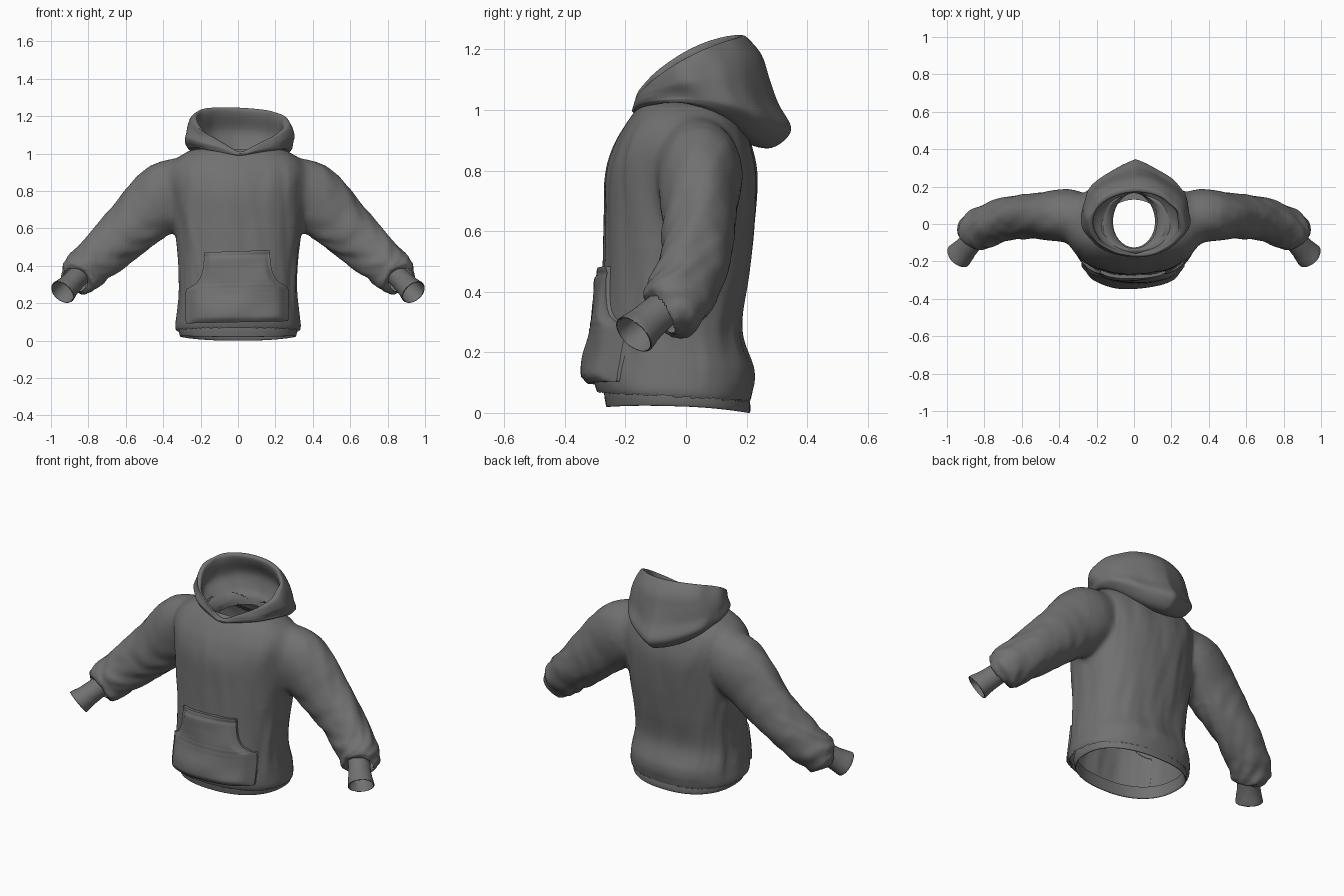
import bpy, bmesh, math
from mathutils import Vector, noise

if "Cube" in bpy.data.objects:
    bpy.data.objects.remove(bpy.data.objects["Cube"])

cloth = bpy.data.materials.new("dark_grey_cloth")
cloth.diffuse_color = (.165, .165, .165, 1)
cloth.use_nodes = True
cloth.node_tree.nodes["Principled BSDF"].inputs["Base Color"].default_value = cloth.diffuse_color


def spline(keys, steps):
    """Catmull-Rom resampling of a list of equal-length tuples."""
    out = []
    for i in range(len(keys) - 1):
        a, b, c, d = (keys[max(0, min(len(keys) - 1, i + k))] for k in (-1, 0, 1, 2))
        for s in range(steps):
            t = s / steps
            out.append(tuple(
                q + 0.5 * t * (r - p + t * (2 * p - 5 * q + 4 * r - w + t * (3 * (q - r) + w - p)))
                for p, q, r, w in zip(a, b, c, d)))
    out.append(tuple(keys[-1]))
    return out


def add_object(name, bm):
    me = bpy.data.meshes.new(name)
    bm.to_mesh(me)
    bm.free()
    me.materials.append(cloth)
    for p in me.polygons:
        p.use_smooth = True
    ob = bpy.data.objects.new(name, me)
    bpy.context.collection.objects.link(ob)
    return ob


def mesh_grid(name, rows, closed=True, caps=False, mirror=False):
    """Skin rows of points into a smooth surface."""
    bm = bmesh.new()
    vs = [[bm.verts.new(p) for p in row] for row in rows]
    n = len(rows[0])
    for r0, r1 in zip(vs, vs[1:]):
        for j in range(n if closed else n - 1):
            k = (j + 1) % n
            bm.faces.new((r0[j], r0[k], r1[k], r1[j]))
    if caps:
        bm.faces.new(vs[0])
        bm.faces.new(vs[-1])
    bmesh.ops.recalc_face_normals(bm, faces=bm.faces)
    ob = add_object(name, bm)
    if mirror:
        ob.modifiers.new("mirror", 'MIRROR').use_mirror_merge = False
    return ob


def spow(v, e):
    return math.copysign(abs(v) ** e, v)


def wave(*p):
    return noise.noise(Vector(p))


N = 96
ANG = [2 * math.pi * j / N for j in range(N)]     # angle 0 faces the front
SQ = 0.86

# Body: z, half width, front y, back y
body_keys = [(.045, .312, -.27, .203), (.05, .328, -.288, .212), (.075, .336, -.3, .218),
             (.14, .328, -.308, .226), (.27, .316, -.288, .186), (.45, .322, -.276, .207),
             (.62, .343, -.27, .226), (.78, .36, -.265, .236), (.88, .375, -.237, .218),
             (.95, .352, -.2, .19), (1.0, .29, -.165, .155), (1.025, .22, -.14, .14),
             (1.02, .15, -.13, .15), (.99, .115, -.125, .16)]
body_sections = spline(body_keys, 8)


def body_point(sec, a):
    z, rx, yf, yb = sec
    s, c = spow(math.sin(a), SQ), spow(math.cos(a), SQ)
    fold = max(0, min(1, (z - .06) * 8, (1.0 - z) * 8))
    f = 1 + fold * (.03 * wave(3.5 * s, 3.5 * c, 2.2 * z) + .025 * wave(7 * s + z * 3, 7 * c, 3 * z + 5))
    sag = .012 * c * (z < .14)
    return Vector((rx * s * f, (yf + yb) / 2 - (yb - yf) / 2 * c * f, z + sag))


body = mesh_grid("body_form", [[body_point(s, a) for a in ANG] for s in body_sections], caps=True)

# Waistband, with its bottom edge folded inside
hem = spline([(.08, .308, -.27, .2), (.05, .316, -.27, .21), (.025, .314, -.266, .213),
              (.01, .308, -.262, .21), (.02, .3, -.252, .2), (.08, .3, -.255, .19)], 4)
mesh_grid("waistband", [[Vector((rx * spow(math.sin(a), SQ),
                                 (yf + yb) / 2 - (yb - yf) / 2 * spow(math.cos(a), SQ),
                                 z + .01 * math.cos(a) + .012 * math.sin(a) ** 2))
                         for a in ANG] for z, rx, yf, yb in hem])


# Tube around a path, keys: x, y, z, radius up, radius across
def tube(name, keys, steps, folds, axis=None, caps=False):
    secs = spline(keys, steps)
    rows = []
    for i, (x, y, z, rv, rh) in enumerate(secs):
        t = Vector(secs[min(i + 1, len(secs) - 1)][:3]) - Vector(secs[max(i - 1, 0)][:3])
        if axis:
            t = Vector(axis)
        t.normalize()
        b = (Vector((0, 1, 0)) - t * t.y).normalized()
        up = b.cross(t)
        up = up if up.z > 0 else -up
        u = i / (len(secs) - 1)
        row = []
        for a in ANG[::2]:
            s, c = math.sin(a), math.cos(a)
            f = 1 + folds * (.2 + u * u) * (wave(1.2 * s, 1.2 * c, 12 * u + 2.5 * s)
                                            + .3 * wave(2 * s + 9, 2 * c, 20 * u))
            row.append(Vector((x, y, z)) + up * (rv * c * f) + b * (rh * s * f))
        rows.append(row)
    return mesh_grid(name, rows, caps=caps, mirror=True)


# Sleeves bunch up above the cuffs
sleeves = tube("sleeve_form", [
    (.24, .035, .835, .13, .11), (.345, .045, .80, .178, .142), (.465, .045, .705, .172, .13),
    (.565, .042, .61, .152, .12), (.665, .03, .517, .135, .115), (.765, .0, .428, .122, .114),
    (.835, -.04, .36, .112, .11), (.866, -.068, .332, .098, .098),
    (.872, -.078, .325, .064, .066)], 9, .2, caps=True)

# Fuse body and sleeves into one continuous shell
bm = bmesh.new()
deps = bpy.context.evaluated_depsgraph_get()
for ob in (body, sleeves):
    bm.from_mesh(bpy.data.meshes.new_from_object(ob.evaluated_get(deps)))
bpy.data.objects.remove(body)
bpy.data.objects.remove(sleeves)
fused = add_object("fused_form", bm)
rm = fused.modifiers.new("fuse", 'REMESH')
rm.mode, rm.voxel_size = 'VOXEL', .01
bm = bmesh.new()
bm.from_mesh(bpy.data.meshes.new_from_object(
    fused.evaluated_get(bpy.context.evaluated_depsgraph_get())))
bpy.data.objects.remove(fused)
# Open the bottom, neck and wrists
wrist, axis = Vector((.872, -.078, .325)), Vector((.52, -.6, -.6))


def is_cap(f):
    p = f.calc_center_median()
    q, n = Vector((abs(p.x), p.y, p.z)), Vector((abs(f.normal.x), f.normal.y, f.normal.z))
    bottom = p.z < .075 and f.normal.z < -.6 and abs(p.x) < .4
    neck = p.z > .95 and (p.x / .125) ** 2 + ((p.y - .02) / .15) ** 2 < 1
    return bottom or neck or ((q - wrist).length < .07 and n.dot(axis) > .75)


bmesh.ops.delete(bm, geom=[f for f in bm.faces if is_cap(f)], context='FACES')
# Soften the whole cloth lightly and the armholes strongly
for _ in range(3):
    bmesh.ops.smooth_vert(bm, verts=[v for v in bm.verts if not v.is_boundary], factor=.5,
                          use_axis_x=True, use_axis_y=True, use_axis_z=True)
for reach in (.05, .09):
    arm = [v for v in bm.verts if abs(abs(v.co.x) - .365) < reach and v.co.z > .55]
    for _ in range(22):
        bmesh.ops.smooth_vert(bm, verts=arm, factor=.5, use_axis_x=True, use_axis_y=True, use_axis_z=True)
add_object("body_and_sleeves", bm)

# Cuffs, turned back inside at the opening
tube("cuffs", [(.845, -.06, .352, .06, .062), (.872, -.095, .326, .058, .062), (.905, -.135, .292, .062, .066),
               (.935, -.168, .262, .07, .074), (.938, -.172, .259, .068, .072), (.932, -.166, .264, .064, .067),
               (.87, -.09, .33, .052, .055)], 4, .08, axis=(.52, -.6, -.6))

# Hood: half width, front y, back y, front z, back z, side lift, rise shape, back point
hood_keys = [(.17, -.13, .13, .99, .95, .06, 1, 0), (.235, -.155, .19, .995, .895, .075, 1, .6),
             (.27, -.168, .27, 1.0, .873, .08, 1, 1), (.288, -.175, .325, 1.01, .90, .075, 1, 1),
             (.297, -.178, .345, 1.018, .945, .065, 1, .9), (.3, -.178, .305, 1.026, 1.02, .06, 1, .7),
             (.294, -.177, .277, 1.03, 1.10, .05, .9, .4), (.278, -.176, .25, 1.033, 1.18, .035, .8, .2),
             (.262, -.173, .205, 1.036, 1.235, .028, .75, 0), (.254, -.168, .185, 1.038, 1.245, .026, .75, 0),
             (.244, -.16, .172, 1.036, 1.235, .024, .75, 0), (.237, -.155, .18, 1.03, 1.2, .02, .8, 0),
             (.232, -.15, .215, 1.025, 1.12, 0, .9, 0), (.18, -.14, .2, 1.01, 1.04, 0, 1, 0),
             (.13, -.13, .175, .99, 1.0, 0, 1, 0), (.115, -.125, .165, .96, .96, 0, 1, 0)]
hood_rows = []
hood_secs = spline(hood_keys, 5)
for i, (rx, yf, yb, zf, zb, lift, e, point) in enumerate(hood_secs):
    u = i / (len(hood_secs) - 1)
    mid = math.sin(math.pi * u)
    row = []
    for a in ANG:
        s, c = math.sin(a), math.cos(a)
        d = min(a, 2 * math.pi - a)
        f = 1 + (.07 + .12 * (u > .68) * (u - .68)) * mid * wave(2.2 * s, 2.2 * c, 5 * u)
        cy = c
        if c < 0:                                  # back half comes to a point
            cy += .6 * point * (1 - 2 * d / math.pi - c)
        back = max(0, (1 - cy) / 2)
        z = zf + (zb - zf) * back ** e + lift * s * s
        z -= .03 * math.exp(-(d / .25) ** 2) * mid      # V notch in front
        x = rx * s * f * (1 - .1 * back * back) + .012 * mid
        row.append(Vector((x, (yf + yb) / 2 - (yb - yf) / 2 * cy * (1 + .3 * (f - 1)),
                           z - .012 * s * mid)))
    hood_rows.append(row)
mesh_grid("hood", hood_rows)


# Front surface of the body at x, z
def front_y(x, z):
    _, rx, yf, yb = min(body_sections[8:], key=lambda s: abs(s[0] - z))
    s = min(1, abs(x) / rx) ** (1 / SQ)
    return (yf + yb) / 2 - (yb - yf) / 2 * math.sqrt(1 - s * s) ** SQ


# Kangaroo pocket with curved hand openings: z, half width
pocket_rows = []
for z, hw in spline([(.098, .272), (.12, .275), (.2, .276), (.275, .273), (.29, .255), (.32, .212),
                     (.37, .187), (.43, .178), (.465, .176), (.478, .174)], 5):
    v = (z - .098) / .38
    row = []
    for j in range(49):
        u = j / 24 - 1
        x = u * hw
        edge = min(1, (1 - abs(u)) * 5, v * 12 + .25, (1 - v) * 10 + .2)
        groove = .005 * math.exp(-((abs(u) - .93) / .025) ** 2) + .005 * math.exp(-((v - .94) / .02) ** 2)
        off = .016 + edge * (.006 + .018 * (1 - v)) - groove + .012 * edge * wave(6 * x, 8 * z, 2)
        row.append(Vector((x - .005, front_y(x, z) - off, z + .006 * u)))
    pocket_rows.append(row)
mesh_grid("front_pocket", pocket_rows, closed=False)
# Pocket side walls back to the body
outline = (pocket_rows[0] + [r[-1] for r in pocket_rows[1:]] + pocket_rows[-1][-2::-1]
           + [r[0] for r in pocket_rows[-2:0:-1]])
mesh_grid("pocket_edge", [outline, [p + Vector((0, .022, 0)) for p in outline]])
